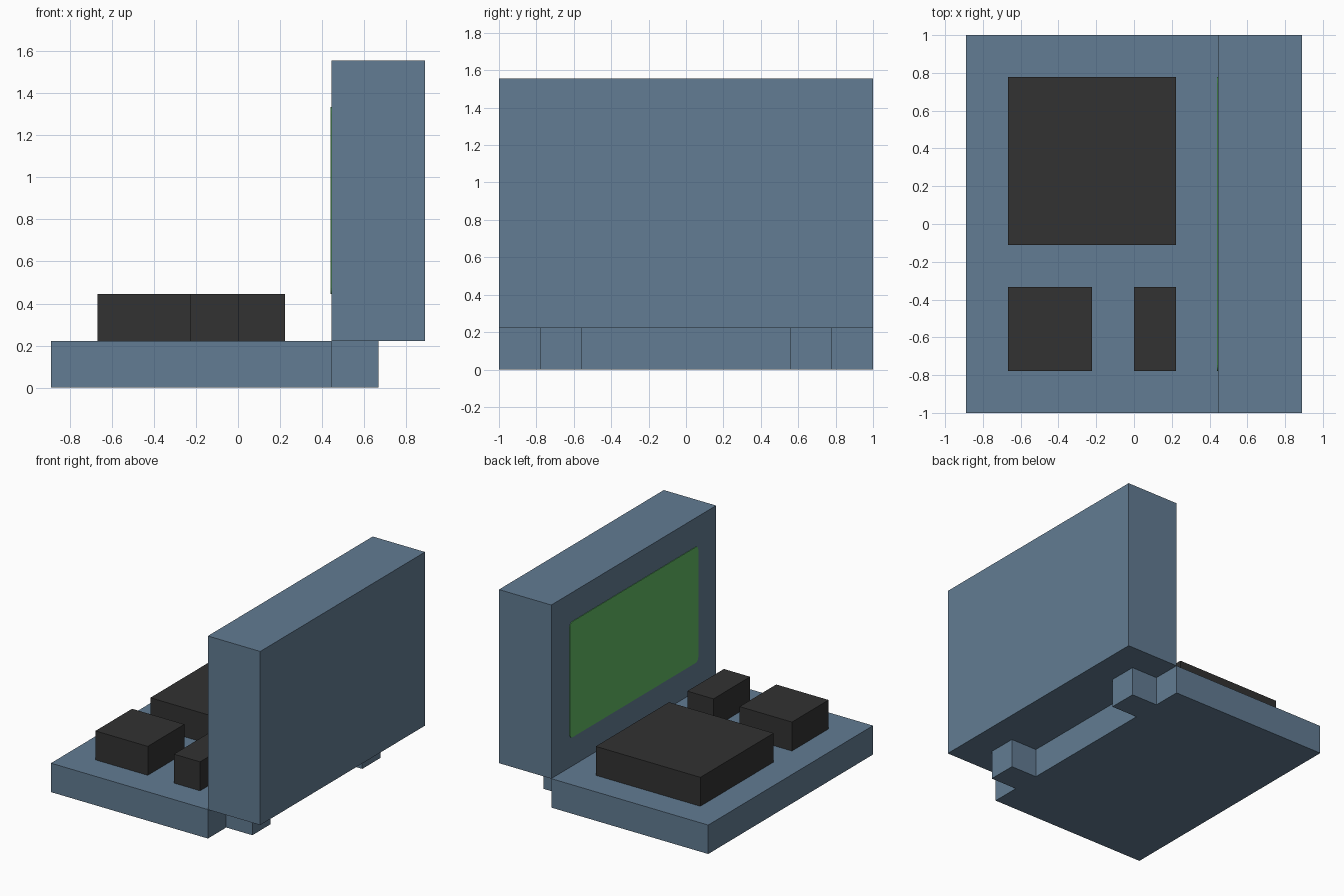
import bpy, bmesh, math
from mathutils import Matrix

if "Cube" in bpy.data.objects:
    bpy.data.objects.remove(bpy.data.objects["Cube"], do_unlink=True)

U = 1 / 9  # layout module


def material(name, rgb):
    linear = [((c / 255 + 0.055) / 1.055) ** 2.4 for c in rgb] + [1]
    mat = bpy.data.materials.new(name)
    mat.use_nodes = True
    mat.diffuse_color = linear
    mat.node_tree.nodes["Principled BSDF"].inputs["Base Color"].default_value = linear
    return mat


def prism(name, outline, z0, z1, mat):
    """Extrude a flat outline from z0 to z1."""
    bm = bmesh.new()
    face = bm.faces.new([bm.verts.new((x, y, z0)) for x, y in outline])
    new = bmesh.ops.extrude_face_region(bm, geom=[face])["geom"]
    for v in new:
        if isinstance(v, bmesh.types.BMVert):
            v.co.z = z1
    bmesh.ops.recalc_face_normals(bm, faces=bm.faces)
    mesh = bpy.data.meshes.new(name)
    bm.to_mesh(mesh)
    bm.free()
    mesh.materials.append(mat)
    obj = bpy.data.objects.new(name, mesh)
    bpy.context.collection.objects.link(obj)
    return obj


def rect(x0, x1, y0, y1):
    return [(x0 * U, y0 * U), (x1 * U, y0 * U), (x1 * U, y1 * U), (x0 * U, y1 * U)]


def rounded_rect(hx, hy, r, steps=4):
    pts = []
    for i, (sx, sy) in enumerate([(1, 1), (-1, 1), (-1, -1), (1, -1)]):
        for k in range(steps + 1):
            a = math.pi / 2 * (i + k / steps)
            pts.append((sx * (hx - r) + r * math.cos(a), sy * (hy - r) + r * math.sin(a)))
    return pts


blue = material("slate blue", (98, 124, 147))
black = material("charcoal", (50, 50, 50))
green = material("screen green", (96, 184, 100))

# Base slab with two hinge tabs along its edge
half = [(4, 5), (6, 5), (6, 7), (4, 7), (4, 9), (-8, 9)]
edge = [(x, -y) for x, y in reversed(half)] + half
prism("base", [(x * U, y * U) for x, y in edge], 0, 2 * U, blue)

# Upright lid resting on the hinge tabs
prism("lid", rect(4, 8, -9, 9), 2 * U, 14 * U, blue)

# Raised key blocks
for name, area in {
    "large_key": (-6, 2, -1, 7),
    "medium_key": (-6, -2, -7, -3),
    "narrow_key": (0, 2, -7, -3),
}.items():
    prism(name, rect(*area), 2 * U, 4 * U, black)

# Thin rounded screen plate on the inner face of the lid
screen = prism("screen", rounded_rect(4 * U, 7 * U, 0.03), 0, 0.004, green)
screen.data.transform(Matrix.Translation((4 * U, 0, 8 * U)) @ Matrix.Rotation(-math.pi / 2, 4, "Y"))
